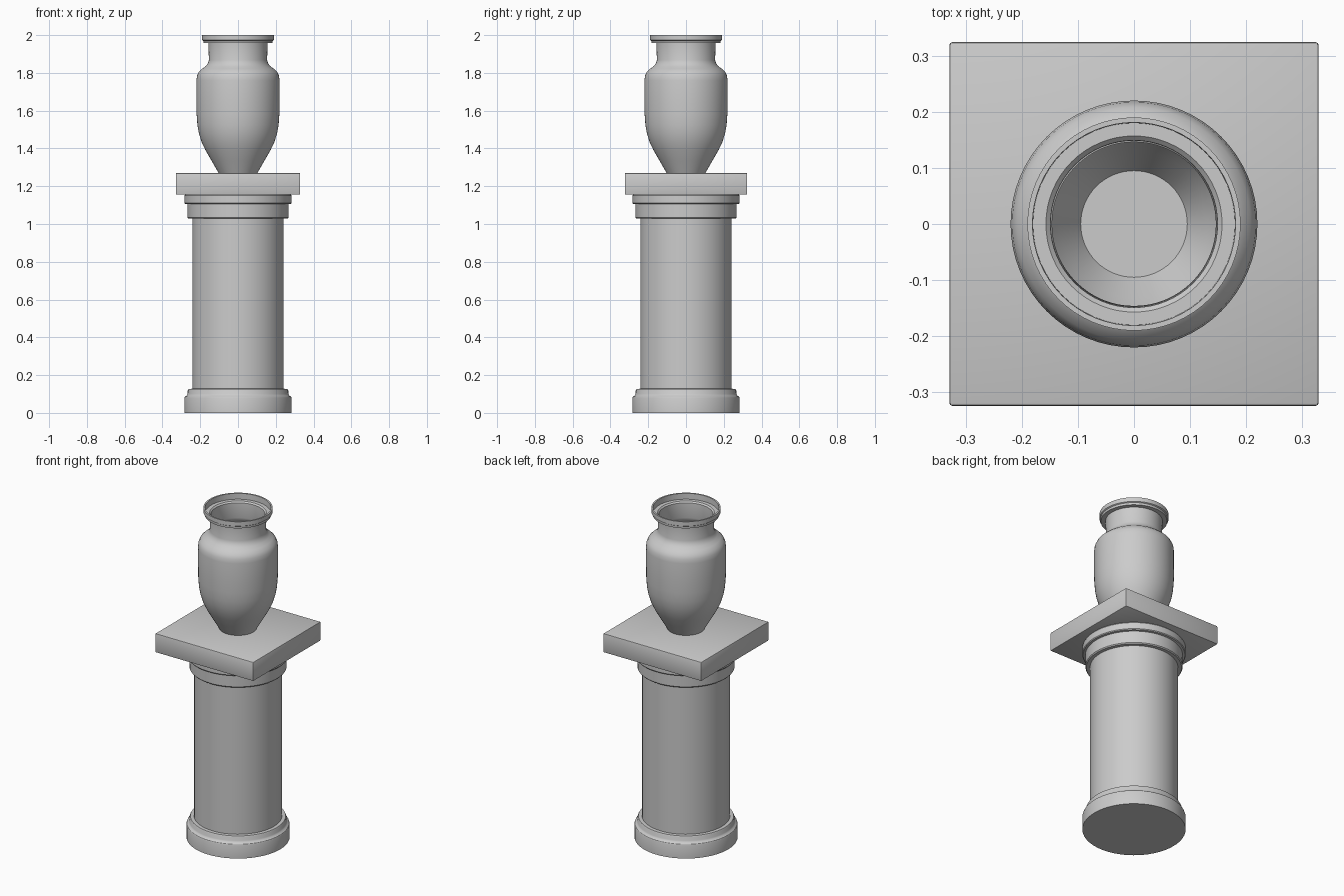
import bpy, bmesh, math

if "Cube" in bpy.data.objects:
    bpy.data.objects.remove(bpy.data.objects["Cube"])

SEG = 64


def finish(name, bm, angle=35):
    bmesh.ops.recalc_face_normals(bm, faces=bm.faces)
    me = bpy.data.meshes.new(name)
    bm.to_mesh(me)
    bm.free()
    ob = bpy.data.objects.new(name, me)
    bpy.context.collection.objects.link(ob)
    bpy.ops.object.select_all(action='DESELECT')
    ob.select_set(True)
    bpy.context.view_layer.objects.active = ob
    bpy.ops.object.shade_smooth_by_angle(angle=math.radians(angle))
    return ob


def lathe(name, profile):
    """Revolve (radius, z) points about z; radius 0 ends close the solid."""
    bm = bmesh.new()
    verts = [bm.verts.new((r, 0, z)) for r, z in profile]
    edges = [bm.edges.new(p) for p in zip(verts, verts[1:])]
    bmesh.ops.spin(bm, geom=verts + edges, cent=(0, 0, 0), axis=(0, 0, 1),
                   angle=math.tau, steps=SEG, use_duplicate=False)
    bmesh.ops.remove_doubles(bm, verts=bm.verts, dist=1e-4)
    return finish(name, bm)


# round column: stepped foot, plain shaft, two-step collar
lathe("column", [
    (0, 0), (0.284, 0), (0.284, 0.078), (0.281, 0.086), (0.272, 0.092),
    (0.267, 0.1), (0.266, 0.12), (0.262, 0.127), (0.242, 0.128),
    (0.242, 1.028), (0.262, 1.028), (0.267, 1.034), (0.268, 1.105),
    (0.28, 1.107), (0.284, 1.112), (0.284, 1.15), (0.28, 1.155), (0, 1.155)])

# square slab on top of the column
bm = bmesh.new()
bmesh.ops.create_cube(bm, size=1)
for v in bm.verts:
    v.co = (v.co.x * 0.658, v.co.y * 0.648, 1.2125 + v.co.z * 0.115)
bmesh.ops.bevel(bm, geom=bm.edges[:], offset=0.005, segments=2,
                profile=0.5, affect='EDGES')
finish("top_slab", bm)

# hollow urn: outside from foot to lip, then back down the inside
outer = [(0.103, 1.27), (0.140, 1.335), (0.172, 1.39), (0.193, 1.435),
         (0.207, 1.48), (0.215, 1.525), (0.219, 1.58), (0.22, 1.65),
         (0.22, 1.76), (0.217, 1.785), (0.208, 1.805), (0.19, 1.822),
         (0.172, 1.834), (0.16, 1.85), (0.154, 1.868)]
inner = [(r - 0.008, max(z, 1.275)) for r, z in reversed(outer)]
rim = [(0.157, 1.957), (0.183, 1.957), (0.184, 1.97), (0.19, 1.974),
       (0.19, 2.0), (0.181, 2.0), (0.18, 1.965), (0.157, 1.965),
       (0.149, 1.957)]
lathe("urn", [(0, 1.27)] + outer + rim + inner + [(0, 1.275)])
